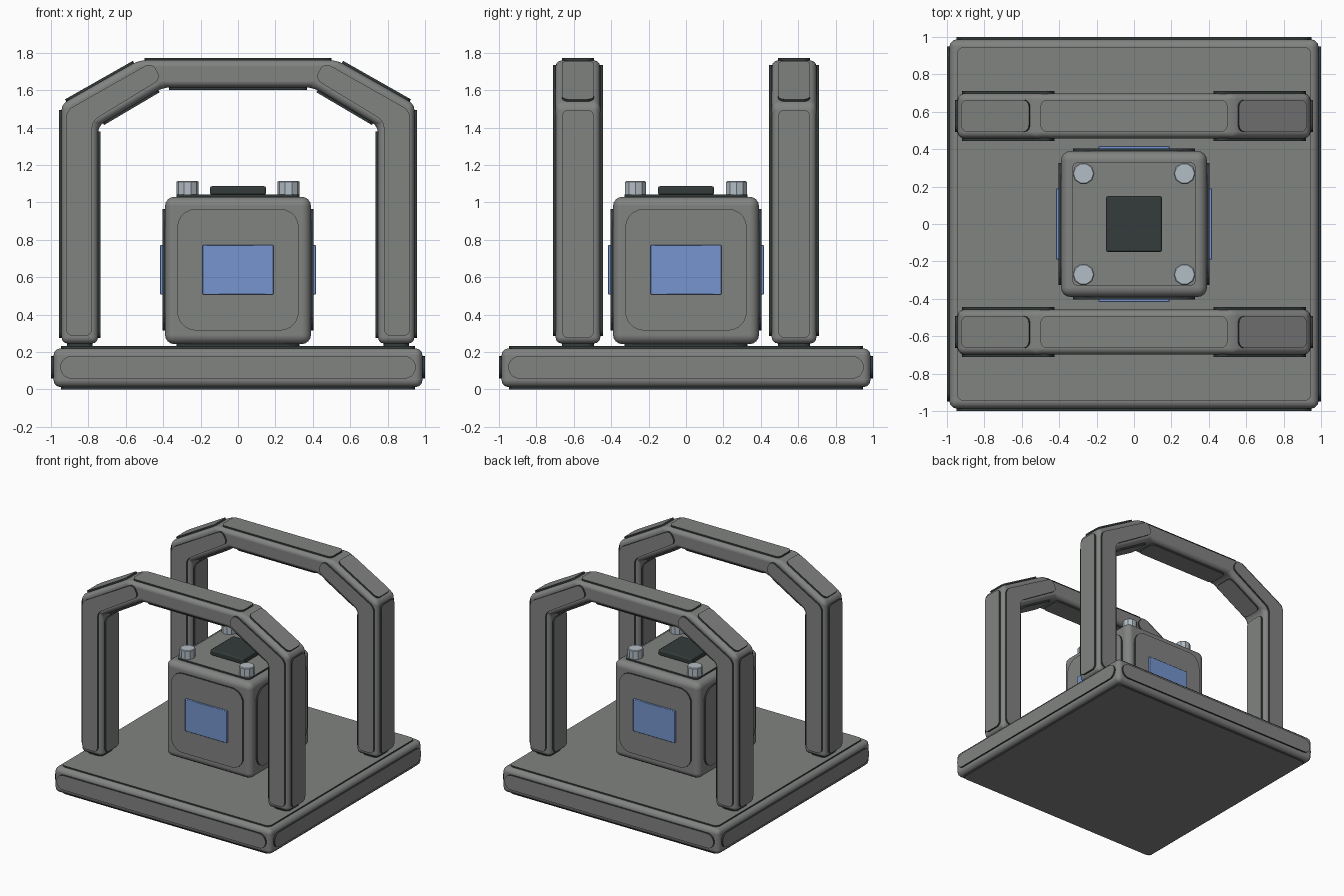
import bpy, bmesh, math
from mathutils import Vector, Matrix

if "Cube" in bpy.data.objects:
    bpy.data.objects.remove(bpy.data.objects["Cube"])


def material(name, r, g, b):
    m = bpy.data.materials.new(name)
    m.diffuse_color = (r, g, b, 1)
    m.use_nodes = True
    m.node_tree.nodes["Principled BSDF"].inputs["Base Color"].default_value = m.diffuse_color
    return m


GREY = material("grey metal", 0.22, 0.227, 0.22)
DARK = material("dark rubber", 0.034, 0.045, 0.043)
BLUE = material("blue screen", 0.18, 0.30, 0.62)
PALE = material("pale steel", 0.45, 0.51, 0.56)


def rounded(pts, r, seg=5):
    """Outline with its corners replaced by arcs."""
    out = []
    for i, p in enumerate(pts):
        p, a, b = Vector(p), Vector(pts[i - 1]), Vector(pts[(i + 1) % len(pts)])
        u, v = a - p, b - p
        d = min(r, 0.49 * u.length, 0.49 * v.length)
        w = math.sin(u.angle(v) / 2)
        p0, p1 = p + u.normalized() * d, p + v.normalized() * d
        for k in range(seg + 1):
            t = k / seg
            c0, c1, c2 = (1 - t) ** 2, 2 * w * t * (1 - t), t * t
            out.append((p0 * c0 + p * c1 + p1 * c2) / (c0 + c1 + c2))
    return out


def frame(origin, u, n):
    """Local x along u, local z along n."""
    u, n = Vector(u).normalized(), Vector(n).normalized()
    m = Matrix((u, n.cross(u), n)).transposed().to_4x4()
    m.translation = Vector(origin)
    return m


def prism(name, pts, low, high, mat, m=Matrix(), bevel=0, seg=3, rim=None):
    """Outline extruded along local z; optional second colour on its rim."""
    bm = bmesh.new()
    bottom = [bm.verts.new((p[0], p[1], low)) for p in pts]
    top = [bm.verts.new((p[0], p[1], high)) for p in pts]
    bm.faces.new(bottom[::-1])
    bm.faces.new(top)
    for i in range(len(pts)):
        j = (i + 1) % len(pts)
        f = bm.faces.new((bottom[i], bottom[j], top[j], top[i]))
        f.material_index = 1 if rim else 0
    bm.transform(m)
    bmesh.ops.recalc_face_normals(bm, faces=bm.faces)
    me = bpy.data.meshes.new(name)
    bm.to_mesh(me)
    bm.free()
    me.materials.append(mat)
    if rim:
        me.materials.append(rim)
    ob = bpy.data.objects.new(name, me)
    bpy.context.collection.objects.link(ob)
    if bevel:
        me.polygons.foreach_set("use_smooth", [True] * len(me.polygons))
        mod = ob.modifiers.new("rounded edges", "BEVEL")
        mod.width, mod.segments = bevel, seg
        mod.limit_method, mod.angle_limit = "ANGLE", math.radians(20)
        mod.harden_normals = True
    return ob


def rect(w, h):
    return [(-w, -h), (w, -h), (w, h), (-w, h)]


def panel(name, m, pts, r, thick=0.013):
    return prism(name, rounded(pts, r), -0.01, thick, GREY, m, rim=DARK)


Z = Vector((0, 0, 1))
SIDES = {"front": (0, -1, 0), "back": (0, 1, 0), "left": (-1, 0, 0), "right": (1, 0, 0)}

# Base slab with raised panels on every face
prism("base_slab", rect(0.987, 0.987), 0.012, 0.22, GREY, bevel=0.04)
panel("base_top_panel", frame((0, 0, 0.22), (1, 0, 0), Z), rect(0.947, 0.947), 0.04, 0.011)
panel("base_bottom_panel", frame((0, 0, 0.012), (1, 0, 0), -Z), rect(0.947, 0.947), 0.04, 0.012)

# Central cube with raised panels
prism("cube_body", rect(0.39, 0.39), 0.242, 1.03, GREY, bevel=0.05, seg=4)
panel("cube_top_panel", frame((0, 0, 1.03), (1, 0, 0), Z), rect(0.33, 0.33), 0.03)
panel("cube_bottom_panel", frame((0, 0, 0.242), (1, 0, 0), -Z), rect(0.33, 0.33), 0.08)

# Side panels of the base and cube, and the screens
for side, n in SIDES.items():
    n = Vector(n)
    u = Z.cross(n)
    panel(f"base_{side}_panel", frame(n * 0.987 + Z * 0.118, u, n), rect(0.95, 0.06), 0.06)
    panel(f"cube_{side}_panel", frame(n * 0.39 + Z * 0.64, u, n), rect(0.325, 0.325), 0.1)
    prism(f"{side}_screen", rect(0.19, 0.132), 0, 0.018, BLUE,
          frame(n * 0.4 + Z * 0.64, u, n), bevel=0.004, seg=1)

# Lid pad and corner bolts on the cube top
prism("lid_pad", rect(0.15, 0.15), 1.04, 1.087, DARK, bevel=0.012, seg=2)
ring = [(0.058 * math.cos(k * math.pi / 5), 0.058 * math.sin(k * math.pi / 5)) for k in range(10)]
for sx in (-1, 1):
    for sy in (-1, 1):
        m = Matrix.Translation((0.27 * sx, 0.27 * sy, 0))
        bolt = prism("corner_bolt", ring, 1.035, 1.115, PALE, m)
        mod = bolt.modifiers.new("chamfer", "BEVEL")
        mod.width, mod.segments = 0.005, 1
        mod.limit_method, mod.angle_limit = "ANGLE", math.radians(60)

# Arch outline (x, z), clockwise from the left foot
half = [(-0.748, 0.245), (-0.944, 0.245), (-0.944, 1.525), (-0.53, 1.76)]
inner = [(-0.4, 1.615), (-0.748, 1.41)]
flip = lambda pts: [(-x, z) for x, z in reversed(pts)]
arch = half + flip(half) + flip(inner[::-1])[::-1] + inner
arch = half + flip(half) + [(0.748, 1.41), (0.4, 1.615)] + inner

# Raised panel along each leg and its slanted shoulder
shoulder = [(-0.92, 0.285), (-0.92, 1.49), (-0.46, 1.75), (-0.41, 1.66),
            (-0.78, 1.435), (-0.78, 0.285)]

for label, yc in (("front", -0.578), ("back", 0.578)):
    # Local x is world x, local y is world z, local z is toward -y
    m = frame((0, yc, 0), (1, 0, 0), (0, -1, 0))
    prism(f"{label}_arch", arch, -0.12, 0.12, GREY, m, bevel=0.035)
    for i, a in enumerate(arch):
        b = arch[(i + 1) % len(arch)]
        a, b = Vector((a[0], yc, a[1])), Vector((b[0], yc, b[1]))
        d = b - a
        n = Vector((-d.z, 0, d.x))
        panel(f"{label}_arch_edge_panel", frame((a + b) / 2, d, n),
              rect(d.length / 2 - 0.03, 0.085), 0.035)
    for face in (-1, 1):
        for pts in (shoulder, flip(shoulder)):
            mf = frame((0, yc + face * 0.12, 0), (-face, 0, 0), (0, face, 0))
            panel(f"{label}_arch_shoulder_panel", mf, [(-face * x, z) for x, z in pts], 0.04)
